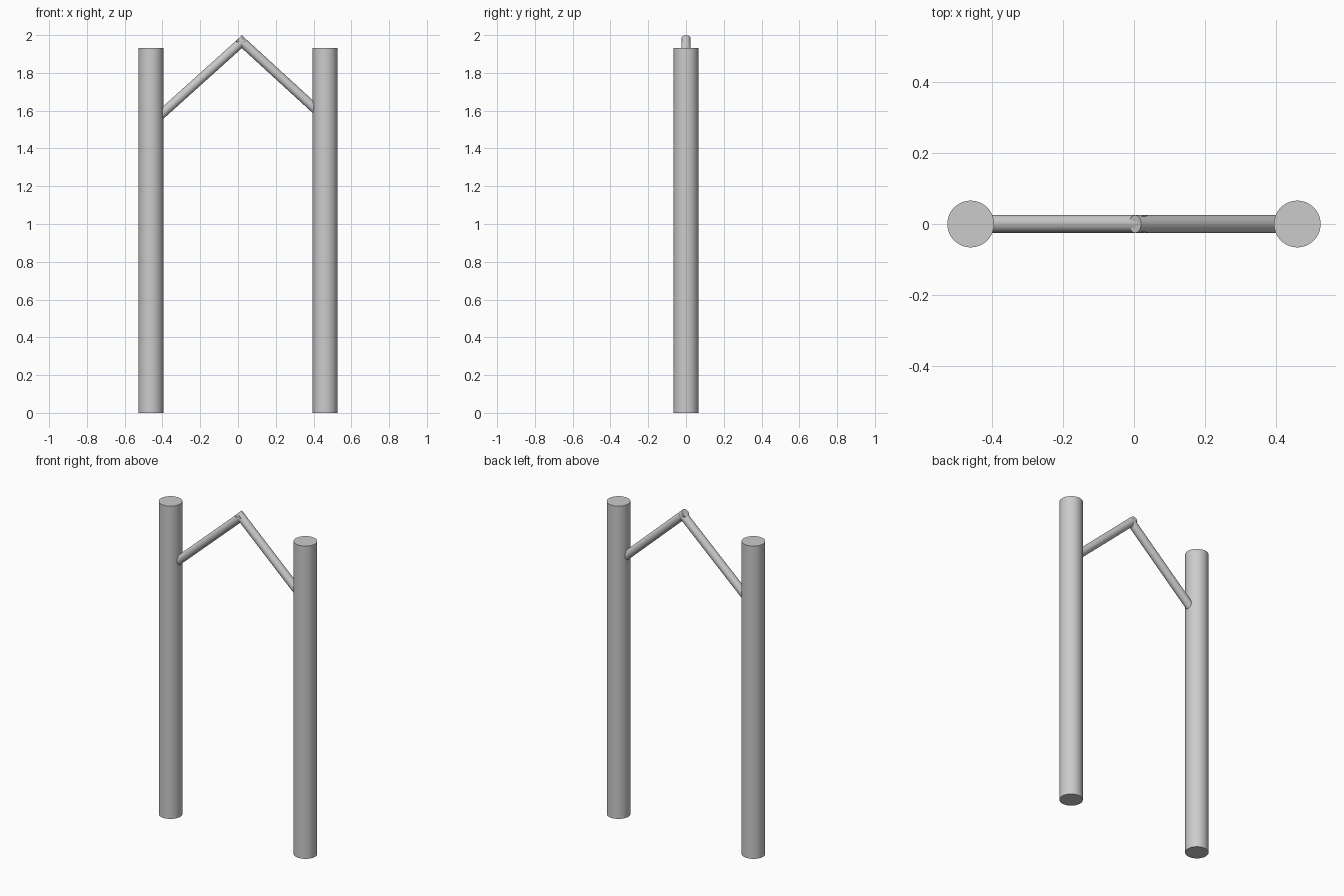
import bpy, math
from mathutils import Vector

if "Cube" in bpy.data.objects:
    bpy.data.objects.remove(bpy.data.objects["Cube"])


def rod(name, start, end, radius, sides=48):
    """Smooth capped cylinder between two points."""
    a, b = Vector(start), Vector(end)
    d = b - a
    bpy.ops.mesh.primitive_cylinder_add(
        vertices=sides, radius=radius, depth=d.length, location=(a + b) / 2,
        rotation=d.to_track_quat('Z', 'Y').to_euler())
    obj = bpy.context.object
    obj.name = name
    bpy.ops.object.shade_smooth_by_angle(angle=math.radians(40))
    return obj


# Two upright posts
for side, x in (("left", -0.461), ("right", 0.461)):
    rod(side + "_post", (x, 0, 0), (x, 0, 1.932), 0.066)

# Sloping braces that overlap at the peak; lower ends sit inside the posts
rod("left_brace", (-0.43, 0, 1.559), (0.03, 0, 1.973), 0.025)
rod("right_brace", (0.43, 0, 1.590), (0.003, 0, 1.981), 0.025)
